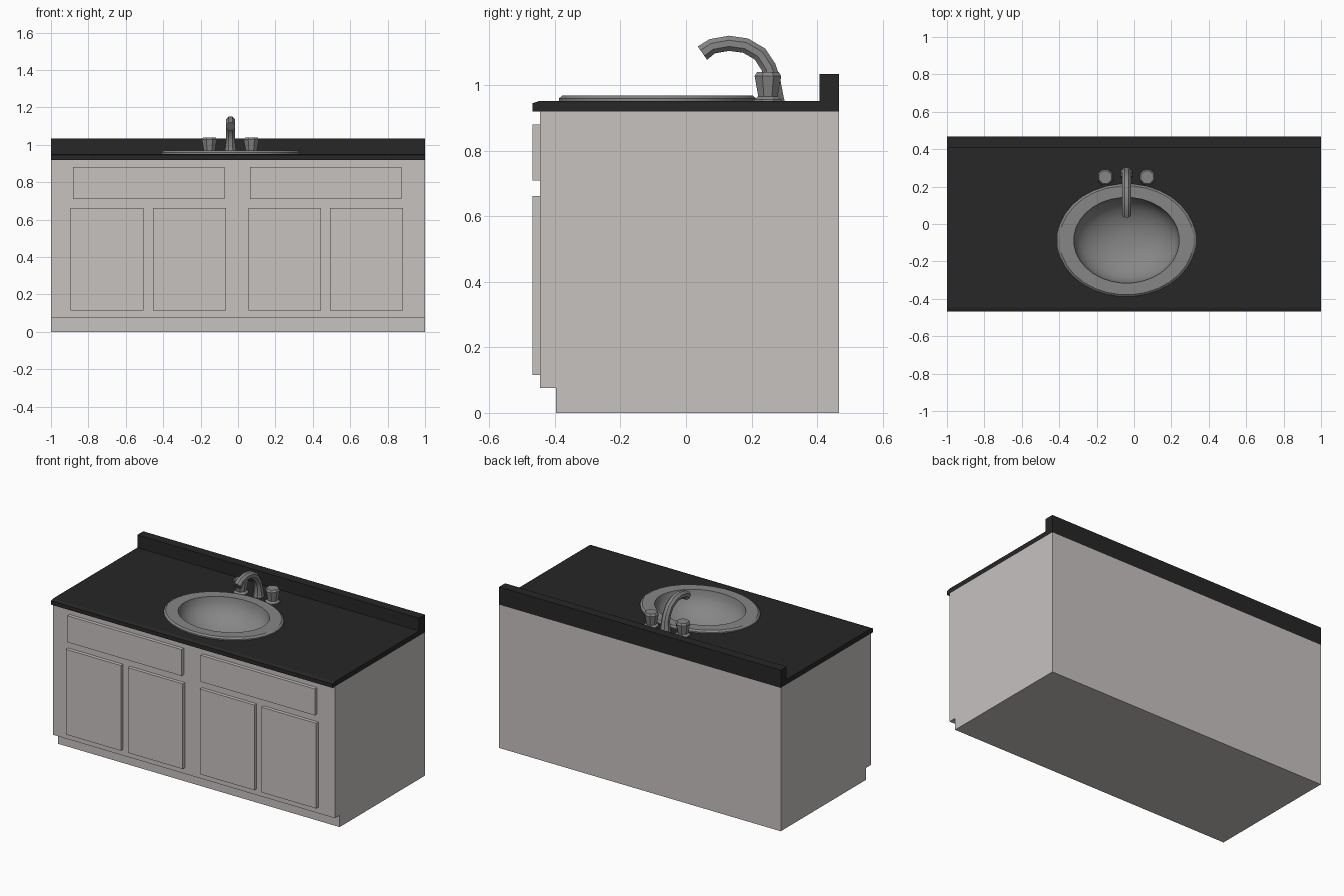
import bpy, bmesh
from math import sin, cos, pi
from mathutils import Vector

if "Cube" in bpy.data.objects:
    bpy.data.objects.remove(bpy.data.objects["Cube"])


def material(name, color):
    m = bpy.data.materials.new(name)
    m.diffuse_color = (*color, 1)
    m.use_nodes = True
    m.node_tree.nodes["Principled BSDF"].inputs["Base Color"].default_value = m.diffuse_color
    return m


PAINT = material("cabinet_paint", (0.57, 0.54, 0.53))
STONE = material("dark_stone", (0.02, 0.02, 0.02))
METAL = material("grey_metal", (0.24, 0.24, 0.24))


def finish(name, bm, mat, smooth=None):
    bmesh.ops.recalc_face_normals(bm, faces=bm.faces)
    me = bpy.data.meshes.new(name)
    bm.to_mesh(me)
    bm.free()
    me.materials.append(mat)
    ob = bpy.data.objects.new(name, me)
    bpy.context.collection.objects.link(ob)
    if smooth:
        bpy.ops.object.select_all(action='DESELECT')
        ob.select_set(True)
        bpy.context.view_layer.objects.active = ob
        bpy.ops.object.shade_smooth_by_angle(angle=smooth)
    return ob


def extrude_x(name, profile, x0, x1, mat, open_top=False):
    """Extrude a (y, z) profile along x."""
    bm = bmesh.new()
    a, b = ([bm.verts.new((x, y, z)) for y, z in profile] for x in (x0, x1))
    bm.faces.new(a)
    bm.faces.new(b)
    n = len(profile)
    top = max(z for _, z in profile)
    for i in range(n):
        j = (i + 1) % n
        if open_top and profile[i][1] == top == profile[j][1]:
            continue
        bm.faces.new((a[i], a[j], b[j], b[i]))
    return finish(name, bm, mat)


def skin(name, rings, mat, caps=(True, True), smooth=None):
    """Join rings of points into a surface."""
    bm = bmesh.new()
    vs = [[bm.verts.new(p) for p in r] for r in rings]
    n = len(vs[0])
    for a, b in zip(vs, vs[1:]):
        for i in range(n):
            bm.faces.new((a[i], a[(i + 1) % n], b[(i + 1) % n], b[i]))
    if caps[0]:
        bm.faces.new(vs[0])
    if caps[1]:
        bm.faces.new(vs[-1])
    return finish(name, bm, mat, smooth)


def ellipse(cx, cy, rx, ry, z, n):
    return [(cx + rx * cos(2 * pi * (i + .5) / n), cy + ry * sin(2 * pi * (i + .5) / n), z)
            for i in range(n)]


# Cabinet with recessed toe kick, open under the counter
extrude_x("cabinet_body", [(-.397, 0), (.467, 0), (.467, .92), (-.446, .92),
                           (-.446, .076), (-.397, .076)], -1, 1, PAINT, open_top=True)


# Drawer fronts and doors
def panel(name, x0, x1, z0, z1):
    extrude_x(name, [(-.468, z0), (-.446, z0), (-.446, z1), (-.468, z1)], x0, x1, PAINT)


for i, (x0, x1) in enumerate([(-.883, -.073), (.063, .873)]):
    panel(f"drawer_front_{i + 1}", x0, x1, .71, .88)
for i, (x0, x1) in enumerate([(-.895, -.505), (-.455, -.065), (.057, .445), (.493, .883)]):
    panel(f"door_{i + 1}", x0, x1, .115, .662)

# Countertop with backsplash and a hole for the basin
SX, SY, RX, RY = -.04, -.087, .372, .302
counter = extrude_x("countertop", [(-.468, .92), (.467, .92), (.467, 1.034), (.407, 1.034),
                                   (.407, .952), (-.447, .952), (-.468, .945)], -1, 1, STONE)
cutter = skin("basin_cutter", [ellipse(SX, SY, RX * .88, RY * .88, z, 32) for z in (.85, 1.0)], STONE)
cutter.hide_render = True
cutter.hide_set(True)
cut = counter.modifiers.new("basin_hole", 'BOOLEAN')
cut.operation, cut.object, cut.solver = 'DIFFERENCE', cutter, 'EXACT'

# Oval basin: raised rim, then a rounded bowl
prof = [(1, .95), (1, .96), (.965, .969), (.76, .969)]
prof += [(.76 * cos(t * pi / 16), .969 - .17 * sin(t * pi / 16)) for t in range(1, 8)]
skin("sink_basin", [ellipse(SX, SY, RX * s, RY * s, z, 32) for s, z in prof], METAL,
     caps=(False, True), smooth=.5)

# Curved spout: octagonal section swept along (y, z, radius)
path = [(.268, .95, .036), (.267, .965, .033), (.263, 1.02, .026), (.252, 1.055, .025),
        (.226, 1.095, .025), (.182, 1.121, .025), (.131, 1.128, .025),
        (.08, 1.119, .025), (.05, 1.098, .027)]
rings = []
for i, (y, z, r) in enumerate(path):
    p, q = path[max(i - 1, 0)], path[min(i + 1, len(path) - 1)]
    t = Vector((0, q[0] - p[0], q[1] - p[1])).normalized()
    if i == 0:
        t = Vector((0, 0, 1))
    side = Vector((1, 0, 0))
    up = t.cross(side)
    rings.append([Vector((SX, y, z)) + r * (cos(a) * side + sin(a) * up)
                  for a in (2 * pi * (k + .5) / 8 for k in range(8))])
skin("faucet_spout", rings, METAL, smooth=.5)

# Tapered octagonal tap knobs with flared feet
knob = [(.046, .95), (.045, .957), (.032, .966), (.044, 1.028), (.036, 1.04)]
for name, x in (("left_tap", SX - .113), ("right_tap", SX + .111)):
    skin(name, [ellipse(x, .25, r, r, z, 8) for r, z in knob], METAL)
